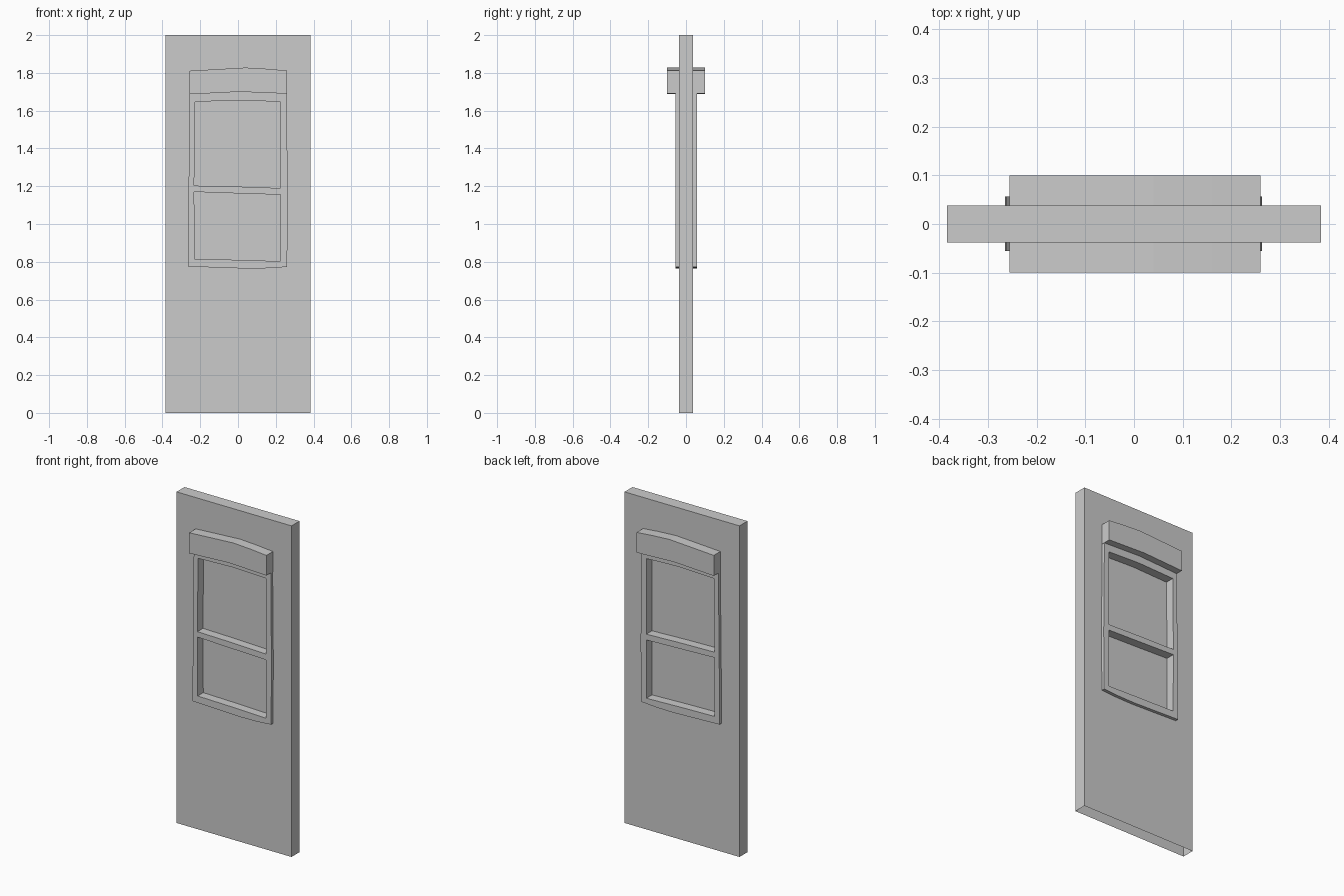
import bpy
import bmesh

if "Cube" in bpy.data.objects:
    bpy.data.objects.remove(bpy.data.objects["Cube"])


def slab(name, outline, y0, y1, holes=(), open_sides=()):
    """Extrude an (x, z) outline with holes from y0 to y1; open_sides lists outline edges left unwalled."""
    bm = bmesh.new()
    layers = []
    for y in (y0, y1):
        loops, edges = [], []
        for pts in (outline, *holes):
            vs = [bm.verts.new((x, y, z)) for x, z in pts]
            edges += [bm.edges.new((vs[i - 1], vs[i])) for i in range(len(vs))]
            loops.append(vs)
        bmesh.ops.triangle_fill(bm, edges=edges, use_beauty=True, normal=(0, -1, 0))
        layers.append(loops)
    for k, (a, b) in enumerate(zip(*layers)):
        for i in range(len(a)):
            j = (i + 1) % len(a)
            if k == 0 and i in open_sides:
                continue
            bm.faces.new((a[i], a[j], b[j], b[i]))
    bmesh.ops.recalc_face_normals(bm, faces=bm.faces[:])
    mesh = bpy.data.meshes.new(name)
    bm.to_mesh(mesh)
    bm.free()
    obj = bpy.data.objects.new(name, mesh)
    bpy.context.collection.objects.link(obj)
    return obj


def rect(x0, x1, z0, z1):
    return [(x0, z0), (x1, z0), (x1, z1), (x0, z1)]


# Wall panel, cut out behind the window and open underneath
slab("wall_panel", rect(-0.384, 0.384, 0, 2), -0.038, 0.038,
     holes=[rect(-0.245, 0.245, 0.79, 1.67)], open_sides=[0])

# Slightly crooked window frame with two openings
upper = [(-0.232, 1.203), (0, 1.198), (0.225, 1.19),
         (0.225, 1.647), (0.01, 1.655), (-0.228, 1.647)]
lower = [(-0.23, 0.815), (0, 0.81), (0.225, 0.803),
         (0.225, 1.155), (0, 1.162), (-0.232, 1.17)]
frame = [(-0.265, 0.775), (-0.1, 0.769), (0.05, 0.764), (0.16, 0.766), (0.26, 0.773),
         (0.263, 1.13), (0.258, 1.70), (-0.256, 1.70), (-0.262, 1.13)]
slab("window_frame", frame, -0.056, 0.057, holes=[upper, lower])

# Glass set in the middle of the wall
slab("window_glass", rect(-0.24, 0.24, 0.795, 1.665), -0.003, 0.003)

# Heavy arched lintel above the window
lintel = [(-0.256, 1.687), (0.01, 1.70), (0.26, 1.69), (0.26, 1.812),
          (0.16, 1.821), (0.04, 1.828), (-0.1, 1.82), (-0.256, 1.811)]
slab("lintel", lintel, -0.1, 0.1)
